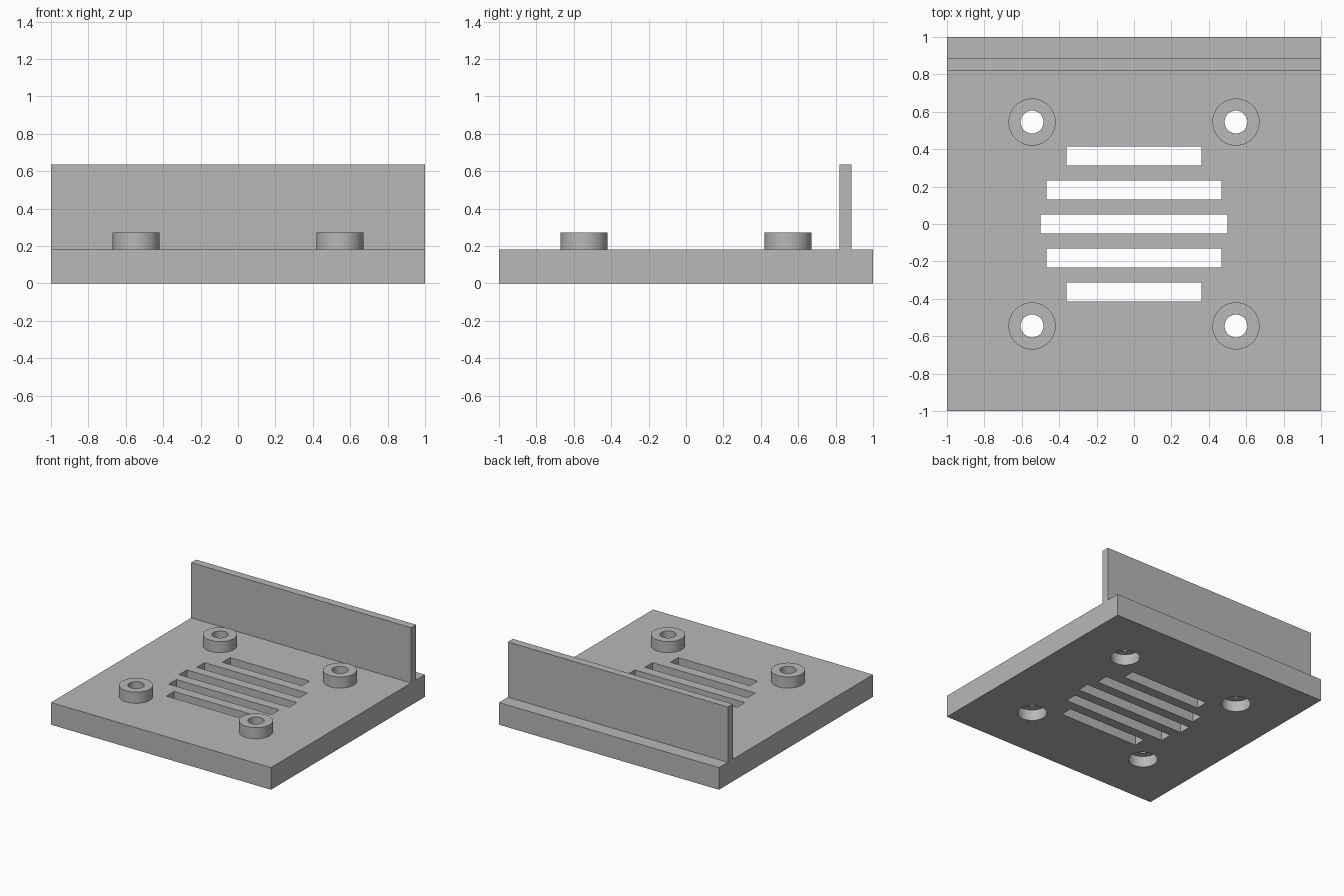
import bpy

cube = bpy.data.objects.get("Cube")
if cube:
    bpy.data.objects.remove(cube, do_unlink=True)

# Main dimensions
PLATE_H = 0.182
BOSS_TOP = 0.273
WALL_TOP = 0.636
HOLE_POS = 0.545
BOSS_R, BORE_R, POCKET_R = 0.126, 0.061, 0.111
POCKET_DEPTH = 0.09

grey = bpy.data.materials.new("plain grey")
grey.use_nodes = True
colour = (0.48, 0.48, 0.48, 1)
grey.diffuse_color = colour
grey.node_tree.nodes["Principled BSDF"].inputs["Base Color"].default_value = colour


def finish(name):
    obj = bpy.context.object
    obj.name = obj.data.name = name
    obj.data.materials.append(grey)
    return obj


def box(name, x0, x1, y0, y1, z0, z1):
    bpy.ops.mesh.primitive_cube_add(
        size=1, location=((x0 + x1) / 2, (y0 + y1) / 2, (z0 + z1) / 2))
    obj = bpy.context.object
    obj.scale = (x1 - x0, y1 - y0, z1 - z0)
    bpy.ops.object.transform_apply(location=False, rotation=False, scale=True)
    return finish(name)


def cylinder(name, x, y, radius, z0, z1):
    bpy.ops.mesh.primitive_cylinder_add(
        vertices=64, radius=radius, depth=z1 - z0, location=(x, y, (z0 + z1) / 2))
    return finish(name)


def cut(target, cutter):
    """Subtract the cutter from the target, then discard the cutter."""
    cutter.hide_render = True
    mod = target.modifiers.new("cut", "BOOLEAN")
    mod.operation = "DIFFERENCE"
    mod.solver = "EXACT"
    mod.object = cutter
    bpy.context.view_layer.objects.active = target
    bpy.ops.object.modifier_apply(modifier=mod.name)
    bpy.data.objects.remove(cutter, do_unlink=True)


def smooth(obj):
    bpy.ops.object.select_all(action="DESELECT")
    obj.select_set(True)
    bpy.context.view_layer.objects.active = obj
    bpy.ops.object.shade_smooth_by_angle()


# Base plate and the upright wall near its back edge
plate = box("base_plate", -1, 1, -1, 1, 0, PLATE_H)
box("back_wall", -1, 1, 0.82, 0.885, PLATE_H, WALL_TOP)

# Vent slots, shorter towards the front and back
for row in range(-2, 3):
    half = (0.5, 0.467, 0.36)[abs(row)]
    y = row * 0.182
    cut(plate, box("slot_cutter", -half, half, y - 0.05, y + 0.05, -0.1, 0.3))

# Four bored bosses, each with a wider round pocket underneath
for x, side in ((-HOLE_POS, "right"), (HOLE_POS, "left")):
    for y, end in ((-HOLE_POS, "front"), (HOLE_POS, "back")):
        cut(plate, cylinder("pocket_cutter", x, y, POCKET_R, -0.1, POCKET_DEPTH))
        cut(plate, cylinder("bore_cutter", x, y, BORE_R, -0.1, 0.4))
        boss = cylinder(f"{end}_{side}_boss", x, y, BOSS_R, PLATE_H, BOSS_TOP)
        cut(boss, cylinder("bore_cutter", x, y, BORE_R, 0, 0.4))
        smooth(boss)

smooth(plate)
